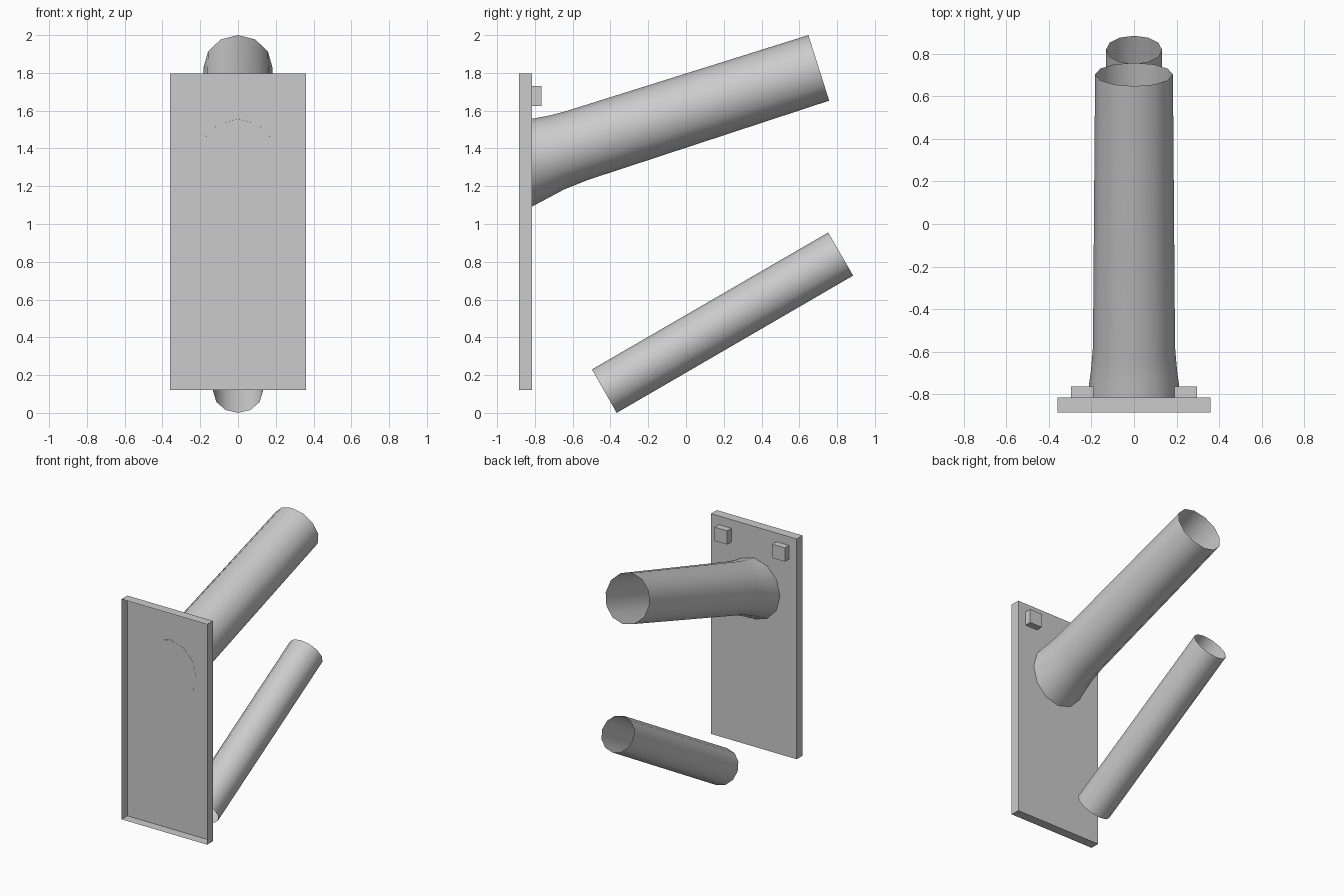
import bpy, bmesh, math
from mathutils import Vector

if "Cube" in bpy.data.objects:
    bpy.data.objects.remove(bpy.data.objects["Cube"])

grey = bpy.data.materials.new("plain grey")
grey.diffuse_color = (0.6, 0.6, 0.6, 1)
grey.use_nodes = True
grey.node_tree.nodes["Principled BSDF"].inputs["Base Color"].default_value = grey.diffuse_color


def finish(name, bm, smooth=False):
    me = bpy.data.meshes.new(name)
    bm.to_mesh(me)
    bm.free()
    ob = bpy.data.objects.new(name, me)
    bpy.context.collection.objects.link(ob)
    me.materials.append(grey)
    for p in me.polygons:
        p.use_smooth = smooth and len(p.vertices) == 4
    return ob


def box(name, lo, hi, open_front=False):
    bm = bmesh.new()
    bmesh.ops.create_cube(bm, size=1)
    for v in bm.verts:
        v.co = [lo[i] + (v.co[i] + 0.5) * (hi[i] - lo[i]) for i in range(3)]
    if open_front:
        bm.normal_update()
        front = [f for f in bm.faces if f.normal.y < -0.9]
        bmesh.ops.delete(bm, geom=front, context='FACES_ONLY')
    return finish(name, bm)


def tube(name, rings, cap_start=False, sides=12):
    """Each ring: top (y, z), bottom (y, z), half width in x."""
    bm = bmesh.new()
    loops = []
    for (ty, tz), (by, bz), w in rings:
        top, bot = Vector((0, ty, tz)), Vector((0, by, bz))
        mid, up = (top + bot) / 2, (top - bot) / 2
        loops.append([bm.verts.new(mid + up * math.cos(a) + Vector((w * math.sin(a), 0, 0)))
                      for a in (2 * math.pi * i / sides for i in range(sides))])
    for a, b in zip(loops, loops[1:]):
        for i in range(sides):
            j = (i + 1) % sides
            bm.faces.new((a[i], b[i], b[j], a[j]))
    if cap_start:
        bm.faces.new(loops[0])
    # outward normals
    bm.normal_update()
    f = bm.faces[:][0]
    c = sum((v.co for v in loops[0] + loops[1]), Vector()) / (2 * sides)
    if f.normal.dot(f.calc_center_median() - c) < 0:
        bmesh.ops.reverse_faces(bm, faces=bm.faces[:])
    return finish(name, bm, True)


# wall plate, hollow towards the front
box("wall_plate", (-0.36, -0.885, 0.122), (0.36, -0.815, 1.796), open_front=True)

# small pads on the back of the plate
for side, x in (("left", -0.2425), ("right", 0.2425)):
    box(side + "_pad", (x - 0.0525, -0.815, 1.625), (x + 0.0525, -0.765, 1.73))

# upper tube, flared where it meets the plate
tube("upper_tube", [
    ((-0.816, 1.557), (-0.816, 1.092), 0.22),
    ((-0.725, 1.574), (-0.645, 1.183), 0.202),
    ((-0.64, 1.596), (-0.52, 1.233), 0.193),
    ((0.648, 2.0), (0.758, 1.653), 0.183)], cap_start=True)

# lower tube, open at both ends
tube("lower_tube", [
    ((-0.498, 0.23), (-0.367, 0.0), 0.132),
    ((0.753, 0.955), (0.885, 0.727), 0.132)])
